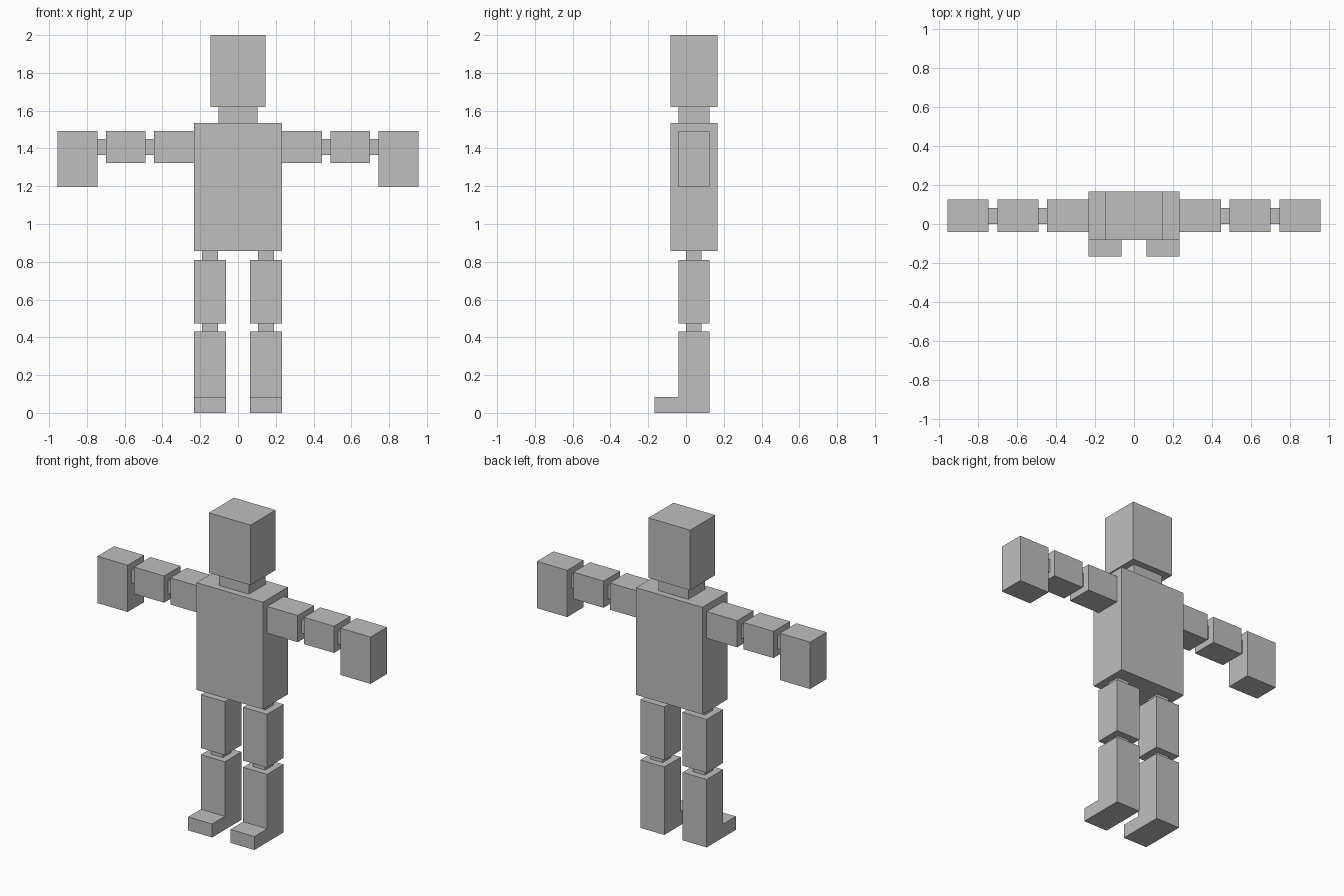
import bpy
import bmesh

if "Cube" in bpy.data.objects:
    bpy.data.objects.remove(bpy.data.objects["Cube"])

grey = bpy.data.materials.new("plain grey")
grey.diffuse_color = (0.52, 0.52, 0.52, 1)
grey.use_nodes = True
grey.node_tree.nodes["Principled BSDF"].inputs["Base Color"].default_value = grey.diffuse_color


def prism(name, profile, x0, x1):
    """Extrude a (y, z) profile along x."""
    bm = bmesh.new()
    face = bm.faces.new([bm.verts.new((x0, y, z)) for y, z in profile])
    ext = bmesh.ops.extrude_face_region(bm, geom=[face])
    moved = [g for g in ext["geom"] if isinstance(g, bmesh.types.BMVert)]
    bmesh.ops.translate(bm, verts=moved, vec=(x1 - x0, 0, 0))
    bmesh.ops.recalc_face_normals(bm, faces=bm.faces[:])
    mesh = bpy.data.meshes.new(name)
    bm.to_mesh(mesh)
    bm.free()
    mesh.materials.append(grey)
    obj = bpy.data.objects.new(name, mesh)
    bpy.context.collection.objects.link(obj)
    return obj


def box(name, x, y, z):
    return prism(name, [(y[0], z[0]), (y[1], z[0]), (y[1], z[1]), (y[0], z[1])], *x)


def mirrored(obj):
    """Repeat a limb part on the other side of the body."""
    obj.modifiers.new("Mirror", 'MIRROR').use_mirror_merge = False


# Depth ranges shared by the parts
BODY, LIMB, JOINT = (-0.083, 0.167), (-0.04, 0.125), (0.0, 0.083)

# Head, neck and torso
box("head", (-0.146, 0.146), BODY, (1.62, 2.0))
box("neck", (-0.104, 0.104), LIMB, (1.535, 1.62))
box("torso", (-0.232, 0.232), BODY, (0.857, 1.535))

# Arms, held straight out
ARM, ARM_JOINT = (1.323, 1.492), (1.365, 1.45)
for name, x, y, z in [
    ("upper_arm", (0.232, 0.446), LIMB, ARM),
    ("elbow", (0.446, 0.489), JOINT, ARM_JOINT),
    ("forearm", (0.489, 0.7), LIMB, ARM),
    ("wrist", (0.7, 0.744), JOINT, ARM_JOINT),
    ("hand", (0.744, 0.956), LIMB, (1.196, 1.492)),
]:
    mirrored(box(name, x, y, z))

# Legs
LEG, LEG_JOINT = (0.064, 0.232), (0.106, 0.19)
mirrored(box("hip", LEG_JOINT, JOINT, (0.81, 0.857)))
mirrored(box("thigh", LEG, LIMB, (0.472, 0.81)))
mirrored(box("knee", LEG_JOINT, JOINT, (0.43, 0.472)))

# Shin and foot as one L-shaped block
mirrored(prism("shin_and_foot", [(-0.167, 0), (0.125, 0), (0.125, 0.43),
                                 (-0.04, 0.43), (-0.04, 0.085), (-0.167, 0.085)], *LEG))
